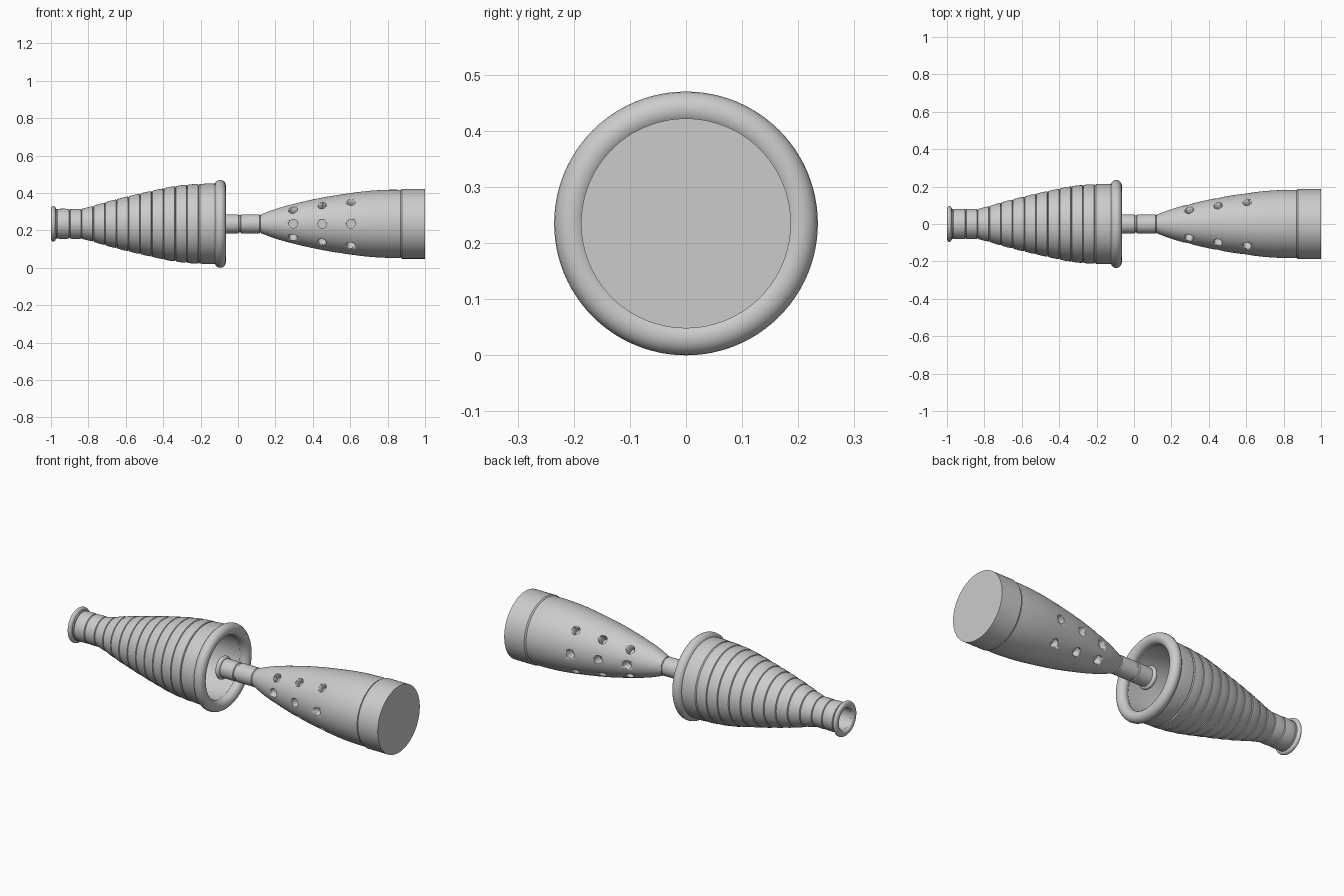
import bpy, bmesh, math
from mathutils import Vector, Matrix

if "Cube" in bpy.data.objects:
    bpy.data.objects.remove(bpy.data.objects["Cube"])

AXIS_Z = 0.235
SEG = 96

grey = bpy.data.materials.new("plain_grey")
grey.diffuse_color = (0.6, 0.6, 0.6, 1)
grey.use_nodes = True
grey.node_tree.nodes["Principled BSDF"].inputs["Base Color"].default_value = grey.diffuse_color


def finish(bm, name, angle=35):
    bmesh.ops.recalc_face_normals(bm, faces=bm.faces)
    me = bpy.data.meshes.new(name)
    bm.to_mesh(me)
    bm.free()
    me.materials.append(grey)
    ob = bpy.data.objects.new(name, me)
    bpy.context.collection.objects.link(ob)
    bpy.ops.object.select_all(action='DESELECT')
    ob.select_set(True)
    bpy.context.view_layer.objects.active = ob
    bpy.ops.object.shade_smooth_by_angle(angle=math.radians(angle))
    return ob


def lathe(name, profile, closed=False):
    """Spin (x, radius) points round the long axis; radius 0 makes a pole."""
    bm = bmesh.new()
    rings = []
    for x, r in profile:
        n = SEG if r > 0 else 1
        rings.append([bm.verts.new((x, r * math.cos(2 * math.pi * i / SEG),
                                    AXIS_Z + r * math.sin(2 * math.pi * i / SEG)))
                      for i in range(n)])
    pairs = list(zip(rings, rings[1:]))
    if closed:
        pairs.append((rings[-1], rings[0]))
    for a, b in pairs:
        for i in range(SEG):
            j = (i + 1) % SEG
            if len(a) == 1:
                bm.faces.new((a[0], b[i], b[j]))
            elif len(b) == 1:
                bm.faces.new((a[i], a[j], b[0]))
            else:
                bm.faces.new((a[i], a[j], b[j], b[i]))
    return finish(bm, name)


def ring(name, x, major, mx, mr, n=20):
    """Rounded ring with half-width mx and half-thickness mr."""
    pts = [(x + mx * math.cos(2 * math.pi * k / n), major + mr * math.sin(2 * math.pi * k / n))
           for k in range(n)]
    return lathe(name, pts, closed=True)


def smooth_curve(points, x):
    """Catmull-Rom style interpolation of radius at x."""
    def slope(i):
        a, b = points[max(i - 1, 0)], points[min(i + 1, len(points) - 1)]
        return (b[1] - a[1]) / (b[0] - a[0])
    for i in range(len(points) - 1):
        (x0, y0), (x1, y1) = points[i], points[i + 1]
        if x <= x1 + 1e-9:
            h = x1 - x0
            t = (x - x0) / h
            return ((2*t**3 - 3*t**2 + 1) * y0 + (t**3 - 2*t**2 + t) * h * slope(i)
                    + (3*t**2 - 2*t**3) * y1 + (t**3 - t**2) * h * slope(i + 1))
    return points[-1][1]


# Ribbed funnel: hollow shell, one shallow groove between neighbouring ribs
shape = [(-0.985, 0.079), (-0.9, 0.079), (-0.835, 0.080), (-0.78, 0.093), (-0.71, 0.114),
         (-0.59, 0.145), (-0.46, 0.175), (-0.337, 0.2), (-0.21, 0.212), (-0.095, 0.213)]
grooves = [-0.985, -0.968, -0.90] + [-0.837 + 0.0627 * i for i in range(11)] + [-0.095]
outer = []
for a, b in zip(grooves, grooves[1:]):
    outer.append((a, smooth_curve(shape, a) - 0.006))
    for t in (0.05, 0.3, 0.6, 0.95):
        x = a + (b - a) * t
        outer.append((x, smooth_curve(shape, x) + 0.002 * math.sin(math.pi * t)))
outer.append((-0.095, 0.213))
inner = []
for i in range(25):
    x = -0.095 - 0.89 * i / 24
    inner.append((x, max(0.06, smooth_curve(shape, x) - 0.032)))
lathe("ribbed_funnel", outer + inner, closed=True)

# Rounded rims at both ends of the funnel
ring("wide_rim", -0.095, 0.204, 0.03, 0.031)
ring("narrow_rim", -0.987, 0.078, 0.013, 0.018)

# Connecting stem with a lip, a small seam and a blind bore
lathe("stem", [(-0.06, 0), (-0.06, 0.036), (-0.1, 0.038), (-0.1, 0.05), (-0.06, 0.051),
               (0.002, 0.051), (0.005, 0.046), (0.014, 0.046), (0.017, 0.051),
               (0.115, 0.051), (0.119, 0.047), (0.13, 0.047), (0.13, 0)])
ring("stem_lip", -0.09, 0.049, 0.013, 0.014)

# Bulb swelling out from the stem
swell = [(0.122, 0.05), (0.2, 0.079), (0.3, 0.107), (0.45, 0.14), (0.6, 0.164),
         (0.7, 0.176), (0.8, 0.182), (0.868, 0.182)]
bulb_pts = [(0.122 + 0.746 * i / 32, smooth_curve(swell, 0.122 + 0.746 * i / 32))
            for i in range(33)]
bulb = lathe("bulb", [(0.122, 0)] + bulb_pts + [(0.868, 0)])

# Side holes: three rows on the front and three on the back
bm = bmesh.new()
for x in (0.295, 0.45, 0.605):
    radius = smooth_curve(swell, x)
    for deg in (-45, 0, 45, 135, 180, 225):
        a = math.radians(deg)
        out = Vector((0, -math.cos(a), math.sin(a)))
        turn = out.to_track_quat('Z', 'Y').to_matrix().to_4x4()
        place = Matrix.Translation(Vector((x, 0, AXIS_Z)) + out * (radius - 0.005))
        bmesh.ops.create_cone(bm, cap_ends=True, segments=24, radius1=0.023, radius2=0.023,
                              depth=0.09, matrix=place @ turn)
cutter = finish(bm, "hole_cutter")
cutter.hide_render = True
cutter.hide_set(True)
cut = bulb.modifiers.new("side_holes", 'BOOLEAN')
cut.operation = 'DIFFERENCE'
cut.solver = 'EXACT'
cut.object = cutter

# Straight end cap closing the bulb
lathe("end_cap", [(0.86, 0), (0.866, 0.176), (0.872, 0.183), (0.876, 0.187),
                  (1.0, 0.187), (1.0, 0)])
